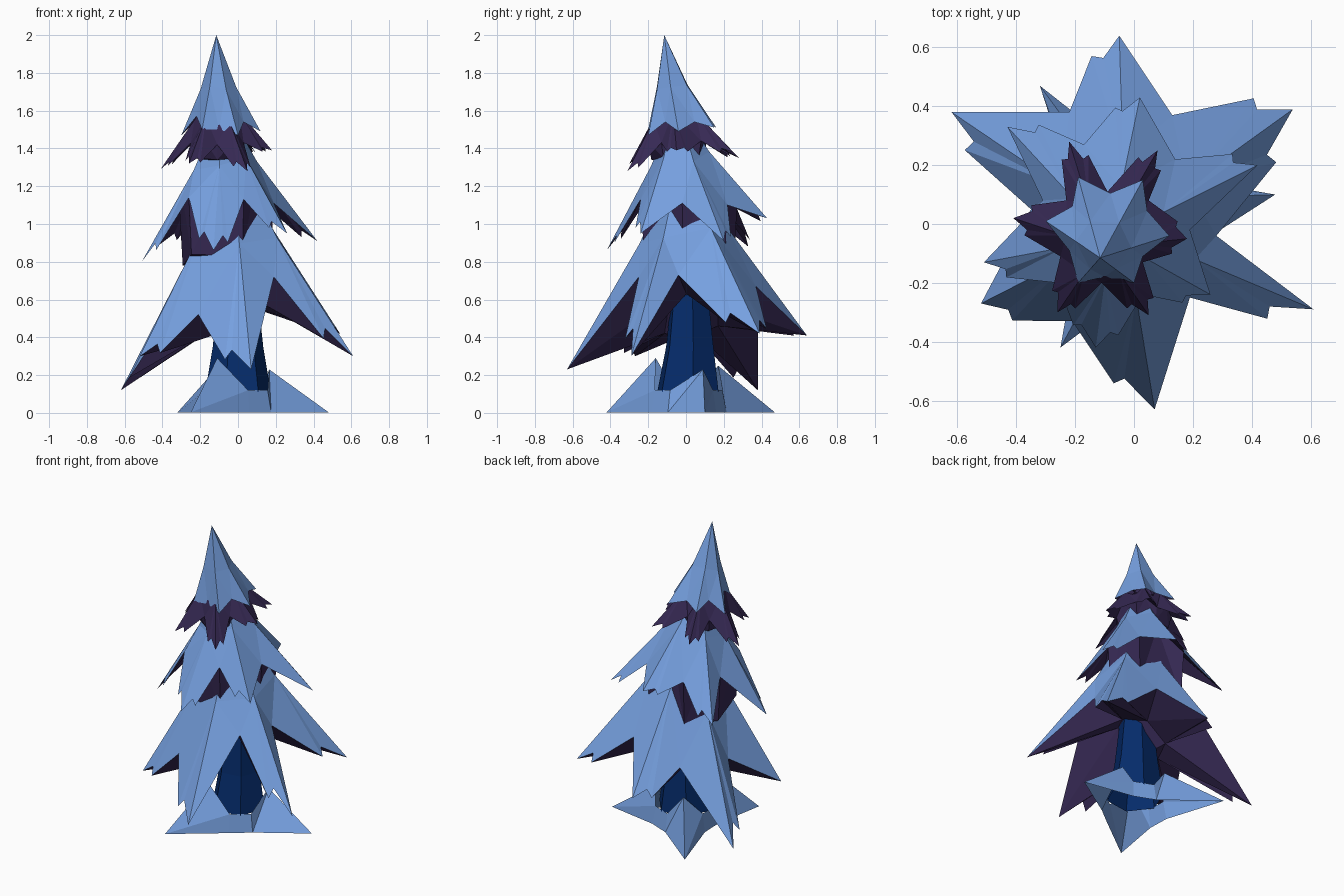
import bpy, bmesh, math
from mathutils import Vector

if "Cube" in bpy.data.objects:
    bpy.data.objects.remove(bpy.data.objects["Cube"])


def material(name, rgb):
    m = bpy.data.materials.new(name)
    m.diffuse_color = (*rgb, 1)
    m.use_nodes = True
    m.node_tree.nodes["Principled BSDF"].inputs["Base Color"].default_value = m.diffuse_color
    return m


SNOW = material("snow blue", (0.18, 0.35, 0.74))
NEEDLE = material("needle purple", (0.037, 0.022, 0.088))
BARK = material("bark blue", (0.0015, 0.024, 0.145))


def finish(name, bm, mats):
    bmesh.ops.recalc_face_normals(bm, faces=bm.faces)
    me = bpy.data.meshes.new(name)
    bm.to_mesh(me)
    bm.free()
    for m in mats:
        me.materials.append(m)
    ob = bpy.data.objects.new(name, me)
    bpy.context.collection.objects.link(ob)
    return ob


# six-branched jagged skirt; valleys[i] lies between tips[i] and tips[i+1]
# shoulder: (horizontal, vertical) fraction from apex to tip
# ring: (radius fraction, drop) of the underside below each valley
# sides: barbed side of each branch (0 = both); hollow: gap under the ridge
def tier(name, apex, tips, valleys, mats, shoulder, ring, barb, sides, hollow):
    bm = bmesh.new()
    n = len(tips)
    A = Vector(apex)
    T = [Vector(t) for t in tips]
    V = [Vector(v) for v in valleys]
    cen = sum(V, Vector()) / n
    S, R = [], []
    for t in T:
        p = A.lerp(t, shoulder[0])
        p.z = A.z + (t.z - A.z) * shoulder[1]
        S.append(p)
    for v in V:
        p = cen.lerp(v, ring[0])
        p.z = v.z - ring[1]
        R.append(p)
    new = lambda pts: [bm.verts.new(p) for p in pts]
    tv, vv, sv, rv = new(T), new(V), new(S), new(R)
    av = bm.verts.new(A)
    bottom = bm.verts.new((cen.x, cen.y, min(p.z for p in R) - 0.02))

    def face(vs, under):
        bm.faces.new(vs).material_index = under

    for i in range(n):
        j = (i + 1) % n
        face((av, sv[i], sv[j]), 0)
        face((sv[i], vv[i], sv[j]), 0)
        out = Vector((T[i].x - cen.x, T[i].y - cen.y, 0)).normalized()
        side = Vector((-out.y, out.x, 0))
        # hollow point tucked under the ridge of the branch
        u = None
        if hollow is not None:
            u = bm.verts.new(S[i].lerp(T[i], 0.2) - Vector((0, 0, hollow)))
        # two edges of the branch, with a barb on the jagged ones
        for k, sgn, f in ((i - 1, -1, 0.68), (i, 1, 0.74)):
            edge = [vv[k], tv[i]]
            if sides[i] in (0, sgn):
                b = V[k].lerp(T[i], f) + side * sgn * barb
                b.z -= barb * 0.8
                c = V[k].lerp(T[i], f - 0.03) + side * sgn * barb * 0.1
                edge[1:1] = [bm.verts.new(b), bm.verts.new(c)]
            for p, q in zip(edge, edge[1:]):
                face((sv[i], p, q), 0)
                face((u or rv[k], p, q), 1)
            if u:
                face((vv[k], rv[k], u), 1)
        if u:
            face((rv[i - 1], u, rv[i]), 1)
        else:
            face((rv[i - 1], tv[i], rv[i]), 1)
        face((rv[i], rv[i - 1], bottom), 1)
    return finish(name, bm, mats)


# bottom branches
tier("bottom_branches", (-0.03, -0.02, 1.4),
     [(.61, -.29, .30), (.54, .39, .42), (-.05, .64, .41),
      (-.62, .38, .12), (-.52, -.27, .30), (.07, -.63, .23)],
     [(.28, -.04, .73), (.13, .37, .67), (-.22, .38, .56),
      (-.35, .05, .53), (-.21, -.33, .52), (.19, -.25, .72)],
     [SNOW, NEEDLE], (0.37, 0.43), (0.4, 0.1), 0.05,
     (-1, 0, 1, 1, 1, -1), None)

# middle branches
tier("middle_branches", (-0.08, -0.05, 1.65),
     [(.42, .20, .91), (.02, .43, 1.03), (-.43, .33, .88),
      (-.51, -.13, .80), (-.13, -.42, .86), (.26, -.24, .95)],
     [(.14, .22, 1.10), (-.17, .27, 1.08), (-.31, .08, 1.08),
      (-.26, -.20, 1.14), (.03, -.24, 1.13), (.19, -.02, 1.11)],
     [SNOW, NEEDLE], (0.36, 0.43), (0.93, 0.3), 0.035,
     (1, 1, -1, 1, 0, -1), 0.07)

# bare needle fringe under the snow cap
tier("top_fringe", (-0.11, -0.08, 1.75),
     [(.18, -.05, 1.39), (.08, .25, 1.38), (-.22, .28, 1.35),
      (-.41, .02, 1.29), (-.26, -.30, 1.32), (.05, -.31, 1.28)],
     [(.05, .08, 1.44), (-.09, .11, 1.44), (-.23, .08, 1.44),
      (-.25, -.11, 1.43), (-.11, -.20, 1.42), (.03, -.13, 1.43)],
     [NEEDLE, NEEDLE], (0.4, 0.43), (0.9, 0.08), 0.025,
     (0,) * 6, 0.06)

# snow cap on the top
tier("snow_cap", (-0.115, -0.115, 2.0),
     [(.12, -.04, 1.49), (.03, .15, 1.51), (-.19, .16, 1.51),
      (-.30, .01, 1.47), (-.19, -.20, 1.50), (.00, -.20, 1.47)],
     [(.045, .045, 1.54), (-.08, .105, 1.54), (-.21, .06, 1.56),
      (-.22, -.09, 1.57), (-.10, -.18, 1.50), (.03, -.11, 1.54)],
     [SNOW, NEEDLE], (0.45, 0.54), (0.8, 0.0), 0.0,
     (None,) * 6, 0.03)

# trunk: flared six-sided open loft, ending inside the snow
bm = bmesh.new()
rings = []
for x, y, z, r in ((.0, .01, .11, .175), (.0, .02, .35, .135),
                   (.0, .02, .62, .105), (-.02, 0, 1.0, .06)):
    rings.append([bm.verts.new((x + r * math.cos(math.radians(60 * i + 8)),
                                y + r * math.sin(math.radians(60 * i + 8)), z))
                  for i in range(6)])
for a, b in zip(rings, rings[1:]):
    for i in range(6):
        bm.faces.new((a[i - 1], a[i], b[i], b[i - 1]))
bm.faces.new(rings[-1])
finish("trunk", bm, [BARK])

# three-pointed open snow drift, each hollow between points has two corners
bm = bmesh.new()
low, high = [], []
for tip, ridge, hollow in (((.48, .10), (.165, .09, .23), 68),
                           ((-.32, .47), (-.10, .17, .25), 182),
                           ((-.25, -.42), (-.11, -.16, .29), 308)):
    low.append(bm.verts.new((*tip, .003)))
    high.append(bm.verts.new(ridge))
    for a in (hollow - 21, hollow + 21):
        c, s = math.cos(math.radians(a)), math.sin(math.radians(a))
        low.append(bm.verts.new((.205 * c, .205 * s + .01, .003)))
        high.append(bm.verts.new((.183 * c, .183 * s + .01, .12)))
for i in range(9):
    bm.faces.new((low[i - 1], low[i], high[i]))
    bm.faces.new((low[i - 1], high[i], high[i - 1]))
finish("snow_drift", bm, [SNOW])
